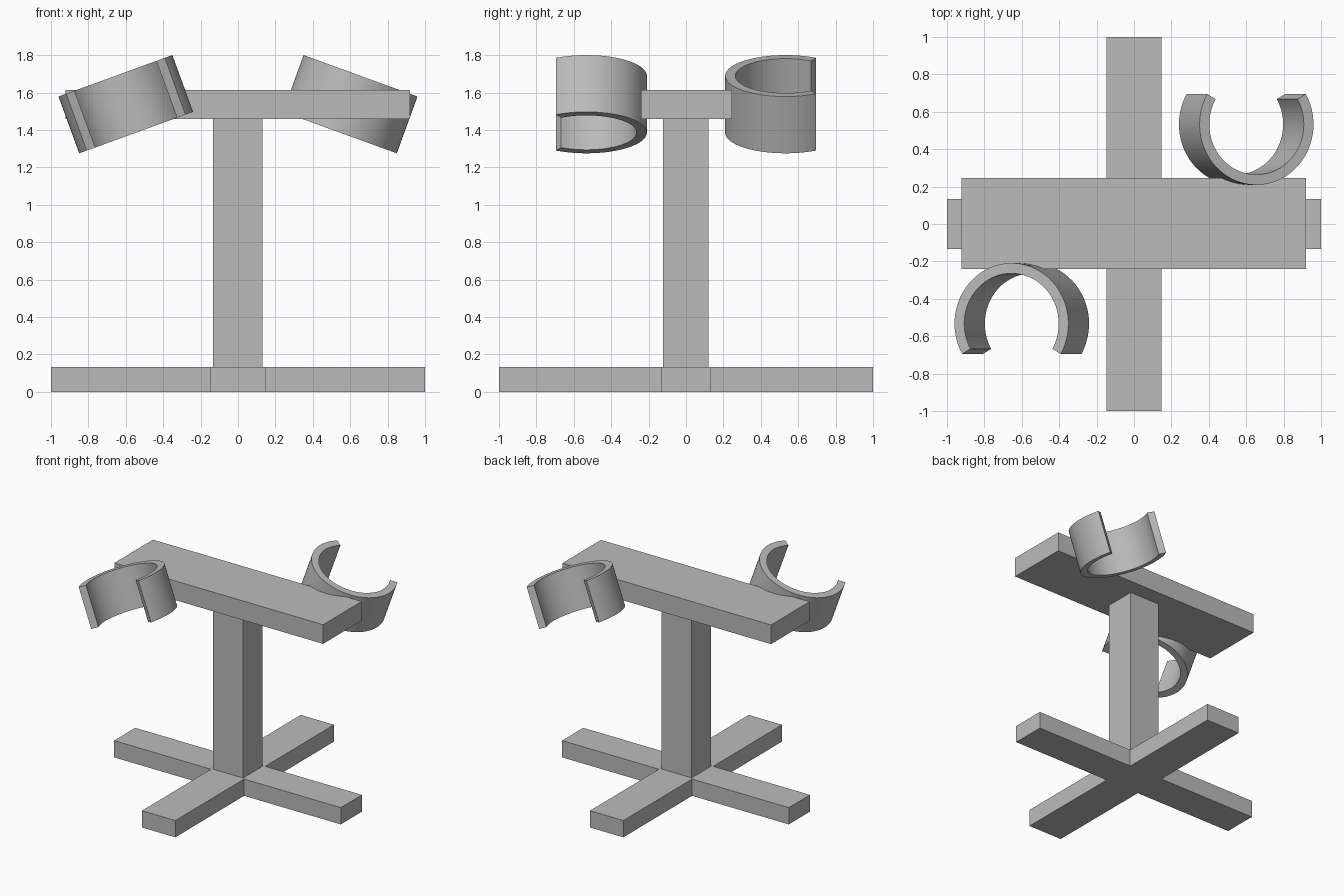
import bpy, bmesh, math
from mathutils import Matrix

if "Cube" in bpy.data.objects:
    bpy.data.objects.remove(bpy.data.objects["Cube"])

grey = bpy.data.materials.new("plain grey")
grey.diffuse_color = (0.5, 0.5, 0.5, 1)
grey.use_nodes = True
grey.node_tree.nodes["Principled BSDF"].inputs["Base Color"].default_value = grey.diffuse_color


def finish(name, bm):
    bmesh.ops.recalc_face_normals(bm, faces=bm.faces)
    mesh = bpy.data.meshes.new(name)
    bm.to_mesh(mesh)
    bm.free()
    mesh.materials.append(grey)
    obj = bpy.data.objects.new(name, mesh)
    bpy.context.collection.objects.link(obj)
    return obj


def prism(name, outline, z0, z1):
    """Extrude a flat xy outline from z0 to z1."""
    bm = bmesh.new()
    face = bm.faces.new([bm.verts.new((x, y, z0)) for x, y in outline])
    ext = bmesh.ops.extrude_face_region(bm, geom=[face])
    top = [v for v in ext["geom"] if isinstance(v, bmesh.types.BMVert)]
    bmesh.ops.translate(bm, verts=top, vec=(0, 0, z1 - z0))
    return finish(name, bm)


def rect(x0, x1, y0, y1):
    return [(x0, y0), (x1, y0), (x1, y1), (x0, y1)]


# Cross-shaped foot, one solid
a, b = 0.147, 0.133
prism("cross_base", [(-1, -b), (-a, -b), (-a, -1), (a, -1), (a, -b), (1, -b),
                     (1, b), (a, b), (a, 1), (-a, 1), (-a, b), (-1, b)], 0, 0.134)

# Upright post and top plate
prism("post", rect(-0.133, 0.131, -0.123, 0.119), 0.134, 1.46)
prism("top_plate", rect(-0.922, 0.92, -0.241, 0.245), 1.46, 1.613)

# Tilted open clips: 240 degree C profiles, the rear one turned half round
R_OUT, R_IN, H, N = 0.324, 0.269, 0.323, 48
angles = [math.radians(-30 + 240 * i / N) for i in range(N + 1)]
c_shape = [(R_OUT * math.cos(t), R_OUT * math.sin(t)) for t in angles]
c_shape += [(R_IN * math.cos(t), R_IN * math.sin(t)) for t in reversed(angles)]
for name, turn in (("front_clip", 0), ("rear_clip", math.pi)):
    clip = prism(name, c_shape, -H / 2, H / 2)
    clip.data.transform(Matrix.Rotation(turn, 4, 'Z')
                        @ Matrix.Translation((-0.6, -0.533, 1.538))
                        @ Matrix.Rotation(math.radians(-20), 4, 'Y'))
    bpy.ops.object.select_all(action='DESELECT')
    clip.select_set(True)
    bpy.context.view_layer.objects.active = clip
    bpy.ops.object.shade_smooth_by_angle(angle=math.radians(30))
